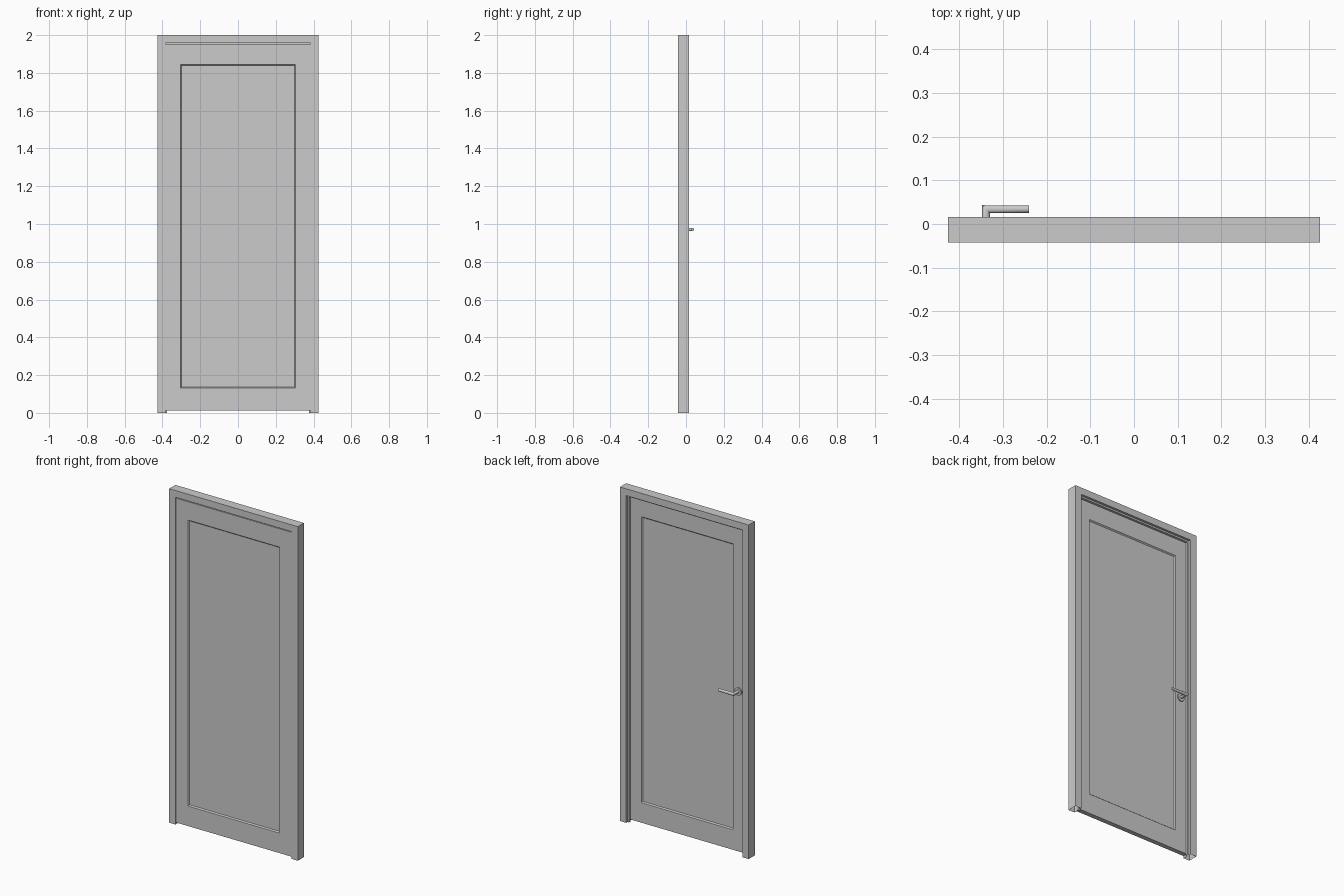
import bpy, bmesh, math
from mathutils import Matrix

if "Cube" in bpy.data.objects:
    bpy.data.objects.remove(bpy.data.objects["Cube"])


def add_mesh(name, bm):
    bmesh.ops.recalc_face_normals(bm, faces=bm.faces)
    me = bpy.data.meshes.new(name)
    bm.to_mesh(me)
    bm.free()
    ob = bpy.data.objects.new(name, me)
    bpy.context.collection.objects.link(ob)
    return ob


def bridge(bm, a, b, closed=True):
    n = len(a)
    for i in range(n if closed else n - 1):
        j = (i + 1) % n
        bm.faces.new((a[i], a[j], b[j], b[i]))


def smooth(ob):
    bpy.ops.object.select_all(action='DESELECT')
    ob.select_set(True)
    bpy.context.view_layer.objects.active = ob
    bpy.ops.object.shade_smooth_by_angle(angle=math.radians(35))


# Frame: stepped section (inward distance, y) swept round both jambs and the head
W, H, FRONT, BACK = 0.426, 2.0, -0.042, 0.016
section = [(0, FRONT), (0.041, FRONT), (0.041, -0.012), (0.051, -0.012),
           (0.051, 0.002), (0.041, 0.002), (0.041, BACK), (0, BACK)]
bm = bmesh.new()
stations = []
for side, top in ((-1, False), (-1, True), (1, True), (1, False)):
    stations.append([bm.verts.new((side * (W - d), y, H - d if top else 0))
                     for d, y in section])
for a, b in zip(stations, stations[1:]):
    bridge(bm, a, b)
add_mesh("door_frame", bm)

# Door leaf: rectangular rings lofted front to back, with a sunk panel each side
y0, y1, sink = -0.040, -0.012, 0.007
edge = (0.383, 0.012, 1.954)
rim = (0.304, 0.132, 1.844)
panel = (0.298, 0.138, 1.838)
bm = bmesh.new()
rings = []
for (hw, lo, hi), y in ((panel, y0 + sink), (rim, y0), (edge, y0),
                        (edge, y1), (rim, y1), (panel, y1 - sink)):
    rings.append([bm.verts.new((x, y, z)) for x, z in
                  ((-hw, lo), (hw, lo), (hw, hi), (-hw, hi))])
for a, b in zip(rings, rings[1:]):
    bridge(bm, a, b)
bm.faces.new(rings[0])
bm.faces.new(rings[-1])
add_mesh("door_leaf", bm)

# Handle rose: thin disc on the back of the leaf
HX, HZ, R = -0.339, 0.971, 0.009
bm = bmesh.new()
bmesh.ops.create_cone(bm, cap_ends=True, segments=32, radius1=0.023,
                      radius2=0.023, depth=0.007,
                      matrix=Matrix.Translation((HX, y1 + 0.003, HZ))
                      @ Matrix.Rotation(math.pi / 2, 4, 'X'))
smooth(add_mesh("handle_rose", bm))

# Lever handle: round bar with a mitred elbow
LY = 0.034
bm = bmesh.new()
loops = [[], [], []]
for i in range(24):
    t = 2 * math.pi * i / 24
    u, v = R * math.cos(t), R * math.sin(t)
    loops[0].append(bm.verts.new((HX - u, y1, HZ + v)))
    loops[1].append(bm.verts.new((HX - u, LY + u, HZ + v)))
    loops[2].append(bm.verts.new((-0.240, LY + u * 0.92, HZ + v * 0.92)))
bridge(bm, loops[0], loops[1])
bridge(bm, loops[1], loops[2])
bm.faces.new(loops[0])
bm.faces.new(loops[2])
smooth(add_mesh("handle_lever", bm))
